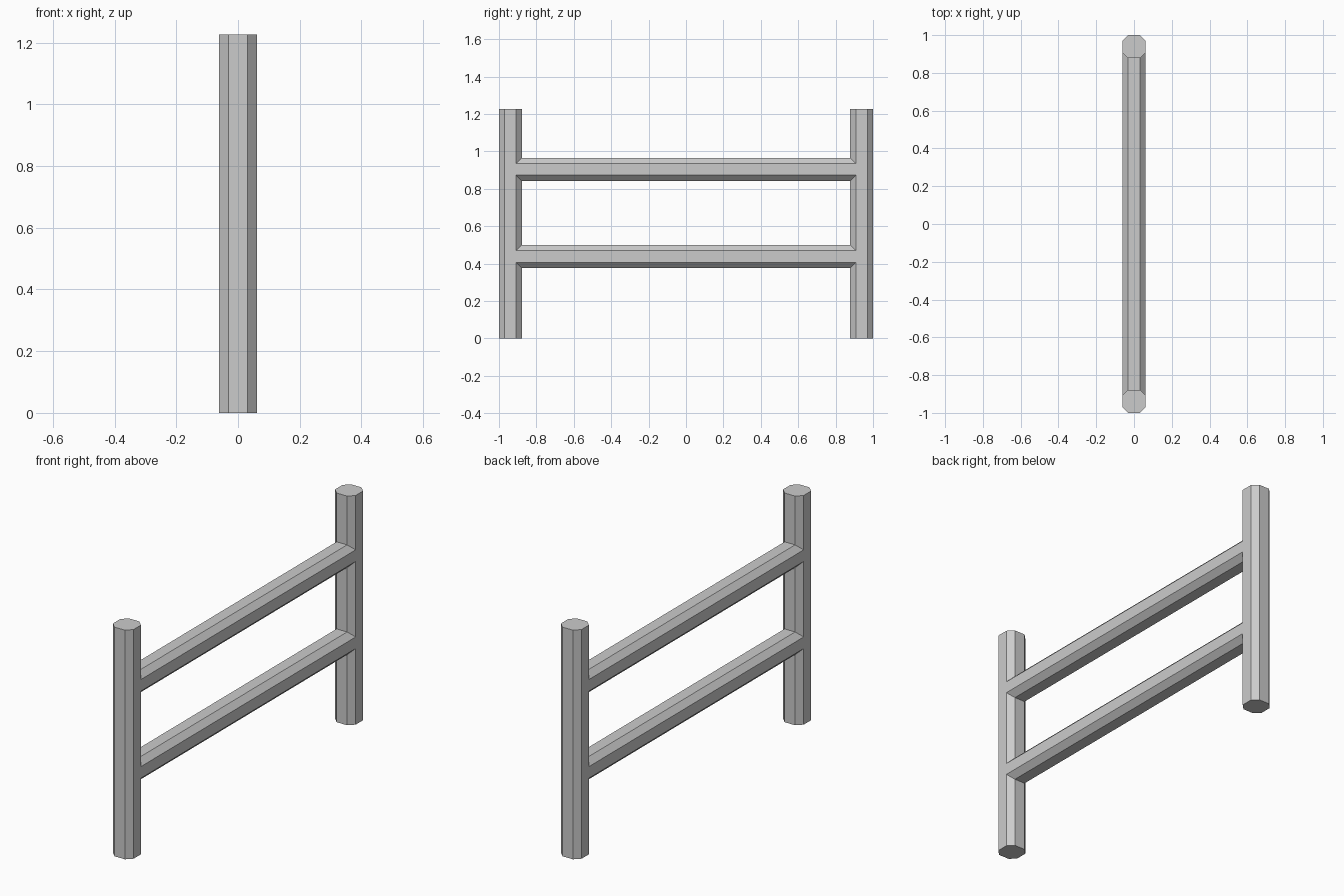
import bpy

if "Cube" in bpy.data.objects:
    bpy.data.objects.remove(bpy.data.objects["Cube"])

HALF, FLAT = 0.061, 0.031      # octagon half width and half length of its flat sides
HEIGHT, POST_Y = 1.226, 0.939

# Chamfered square section shared by posts and rails
OCT = [(HALF, -FLAT), (HALF, FLAT), (FLAT, HALF), (-FLAT, HALF),
       (-HALF, FLAT), (-HALF, -FLAT), (-FLAT, -HALF), (FLAT, -HALF)]


def loft(name, start, end, capped):
    n = len(start)
    faces = [(i, (i + 1) % n, n + (i + 1) % n, n + i) for i in range(n)]
    if capped:
        faces += [tuple(reversed(range(n))), tuple(range(n, 2 * n))]
    mesh = bpy.data.meshes.new(name)
    mesh.from_pydata(start + end, [], faces)
    mesh.update()
    obj = bpy.data.objects.new(name, mesh)
    bpy.context.collection.objects.link(obj)
    return obj


# Upright posts
for name, y in (("front_post", -POST_Y), ("back_post", POST_Y)):
    loft(name, [(a, y + b, 0) for a, b in OCT],
         [(a, y + b, HEIGHT) for a, b in OCT], True)


# Rails, whose ends are mitred to sit on the post facets
def rail_end(x):
    return POST_Y - (FLAT if abs(x) > FLAT else HALF)


for name, z in (("lower_rail", 0.438), ("upper_rail", 0.904)):
    loft(name, [(a, rail_end(a), z + b) for a, b in OCT],
         [(a, -rail_end(a), z + b) for a, b in OCT], False)
